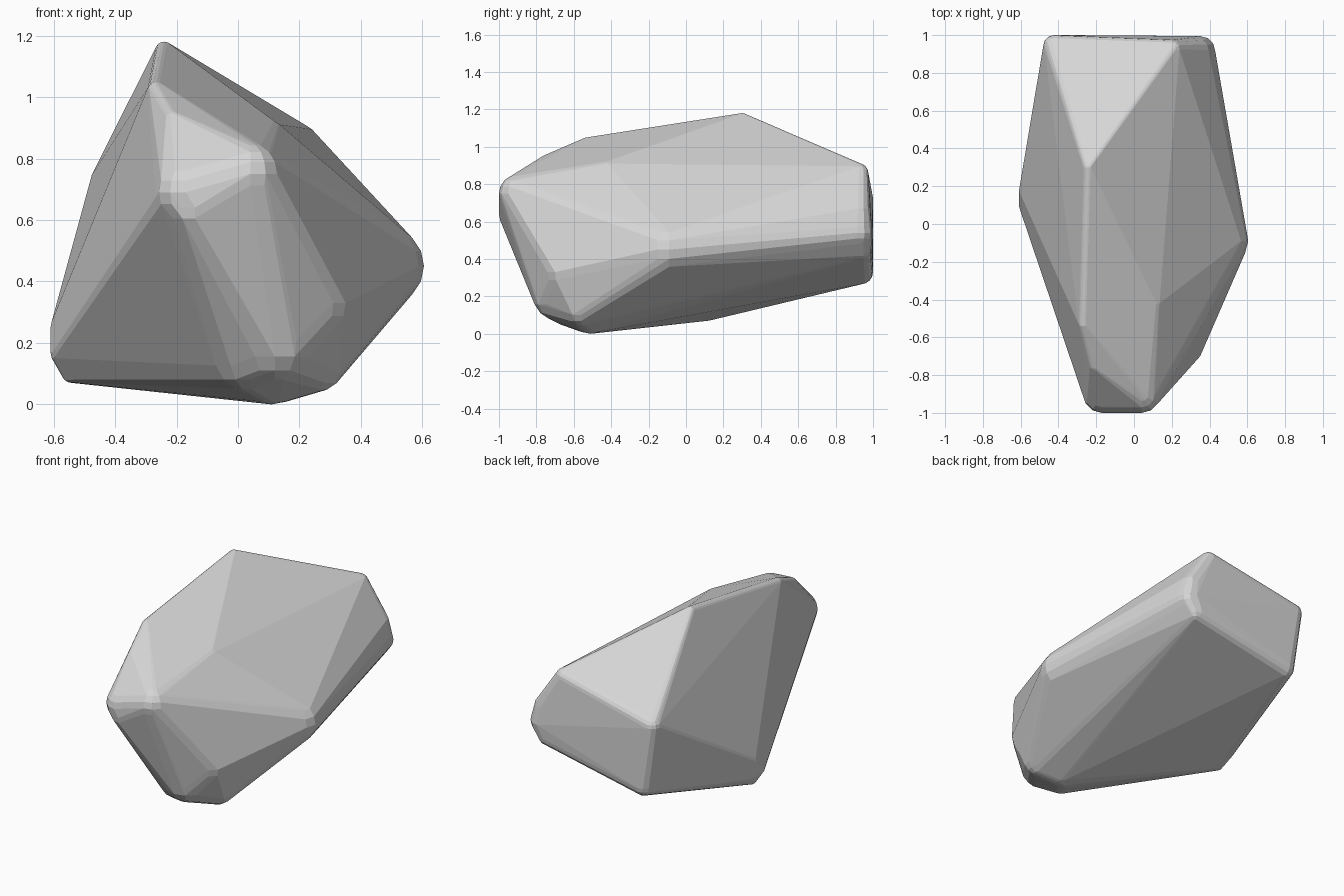
import bpy, bmesh, math
from mathutils import Matrix, Vector

cube = bpy.data.objects.get("Cube")
if cube:
    bpy.data.objects.remove(cube, do_unlink=True)

stone = bpy.data.materials.new("stone grey")
stone.use_nodes = True
grey = (0.67, 0.67, 0.67, 1)
stone.diffuse_color = grey
stone.node_tree.nodes["Principled BSDF"].inputs["Base Color"].default_value = grey

# Rounded corners of the boulder: centre and rounding radius
corners = [
    ((-0.24, 0.30, 1.15), 0.03),      # peak
    ((-0.265, -0.53, 1.02), 0.03),    # front of the ridge
    ((-0.21, -0.75, 0.925), 0.03),    # brow
    ((0.10, -0.42, 0.875), 0.05),     # shoulder
    ((0.04, -0.90, 0.75), 0.10),      # nose
    ((-0.17, -0.90, 0.69), 0.10),
    ((-0.14, -0.91, 0.64), 0.09),
    ((0.475, -0.09, 0.45), 0.13),     # left flank
    ((0.255, -0.645, 0.33), 0.11),    # lower front
    ((0.25, -0.56, 0.14), 0.10),
    ((0.12, -0.68, 0.21), 0.14),
    ((0.04, -0.62, 0.18), 0.14),
    ((0.11, -0.51, 0.13), 0.13),
    ((-0.56, 0.17, 0.25), 0.05),      # right flank
    ((-0.56, 0.10, 0.17), 0.05),
    ((-0.54, 0.12, 0.105), 0.035),
    ((-0.54, 0.19, 0.16), 0.05),
    ((0.205, 0.925, 0.86), 0.05),     # back face
    ((-0.425, 0.945, 0.725), 0.055),
    ((-0.36, 0.935, 0.33), 0.065),
    ((0.335, 0.92, 0.645), 0.065),
    ((0.35, 0.915, 0.54), 0.08),
    ((0.31, 0.93, 0.46), 0.06),
]

# Stretch a tight skin over the rounded corners
bm = bmesh.new()
for centre, radius in corners:
    bmesh.ops.create_uvsphere(bm, u_segments=12, v_segments=8, radius=radius,
                              matrix=Matrix.Translation(Vector(centre)))
points = [v.co.copy() for v in bm.verts]
bm.free()

bm = bmesh.new()
for p in points:
    bm.verts.new(p)
bmesh.ops.convex_hull(bm, input=bm.verts[:])
bmesh.ops.delete(bm, geom=[v for v in bm.verts if not v.link_faces], context='VERTS')

# Merge nearly flat neighbours into broad facets
bmesh.ops.dissolve_limit(bm, angle_limit=math.radians(2),
                         verts=bm.verts[:], edges=bm.edges[:])
bmesh.ops.recalc_face_normals(bm, faces=bm.faces[:])

mesh = bpy.data.meshes.new("boulder")
bm.to_mesh(mesh)
bm.free()
mesh.materials.append(stone)
boulder = bpy.data.objects.new("boulder", mesh)
bpy.context.collection.objects.link(boulder)
